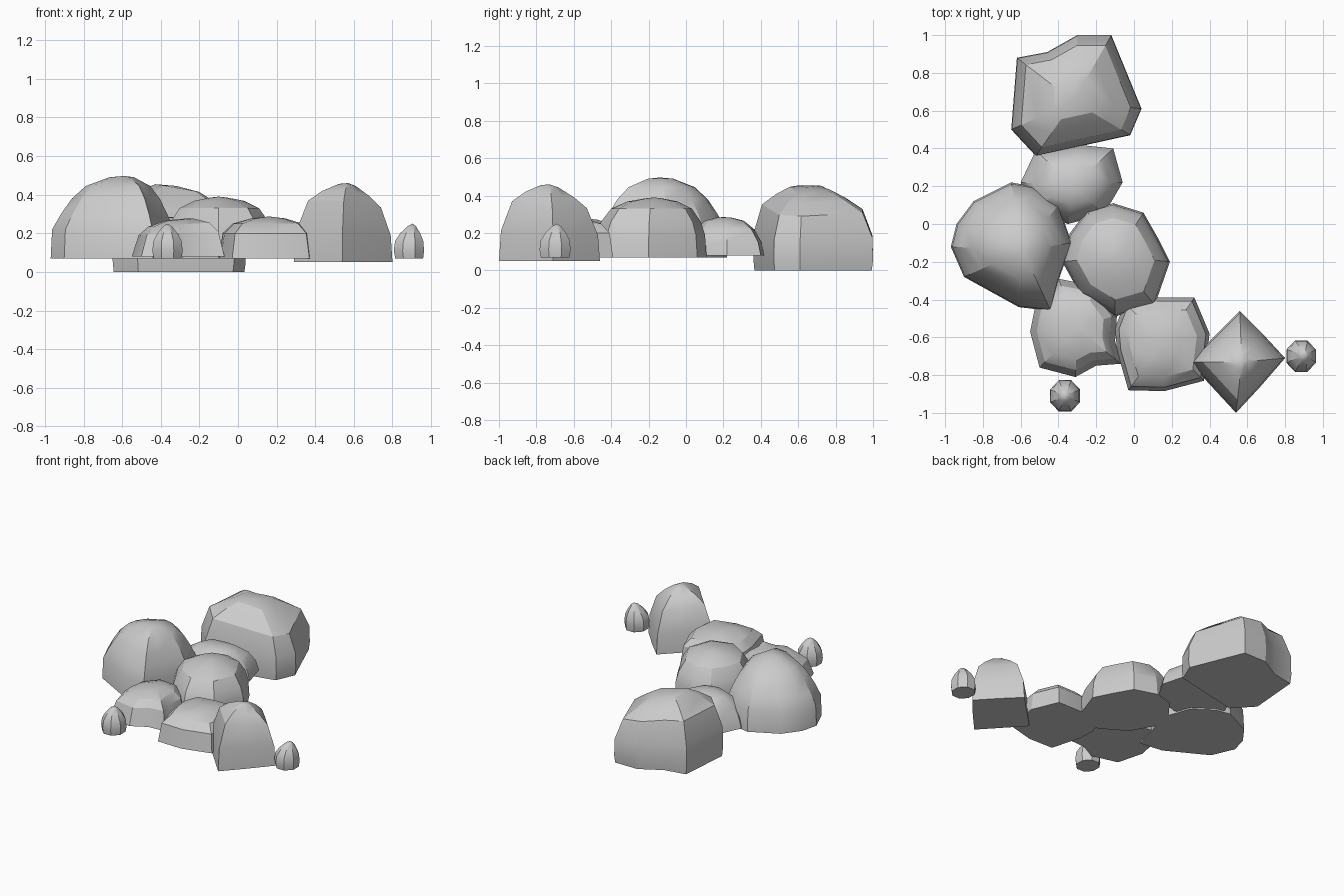
import bpy, math
from mathutils import Vector

if "Cube" in bpy.data.objects:
    bpy.data.objects.remove(bpy.data.objects["Cube"])


def rock(name, outline, peak, rings, tilt=(0, 0)):
    """Loft a ground outline upward through rings shrinking toward the peak (x, y, z)."""
    px, py, pz = peak
    z0, n = rings[0][0], len(outline)
    verts, faces = [], []
    for z, s in rings:
        k = (z - z0) / (pz - z0)
        for x, y in outline:
            dx, dy = s * (x - px), s * (y - py)
            verts.append((px + dx, py + dy, z + k * (tilt[0] * dx + tilt[1] * dy)))
    verts.append(peak)
    for r in range(len(rings) - 1):
        for i in range(n):
            j = (i + 1) % n
            faces.append((r * n + i, r * n + j, (r + 1) * n + j, (r + 1) * n + i))
    last = (len(rings) - 1) * n
    faces += [(last + i, last + (i + 1) % n, len(verts) - 1) for i in range(n)]
    faces.append(tuple(reversed(range(n))))
    # outlines are listed counter-clockwise
    me = bpy.data.meshes.new(name)
    me.from_pydata(verts, [], faces)
    ob = bpy.data.objects.new(name, me)
    bpy.context.collection.objects.link(ob)
    bpy.context.view_layer.objects.active = ob
    ob.select_set(True)
    bpy.ops.object.shade_smooth_by_angle(angle=math.radians(28))
    ob.select_set(False)
    return ob


# Large boulder at the back, resting lowest
rock("back_boulder",
     [(-.12, 1), (-.30, 1), (-.46, .91), (-.62, .88), (-.65, .50), (-.52, .36),
      (-.02, .47), (.04, .61)],
     (-.32, .65, .445),
     [(0, .98), (.06, 1), (.19, .99), (.33, .84), (.39, .58), (.435, .33)], (-.18, 0))

# Low stone behind the centre
rock("back_middle_stone",
     [(-.11, .40), (-.30, .42), (-.52, .39), (-.60, .22), (-.55, .08), (-.35, 0),
      (-.16, .05), (-.06, .22)],
     (-.32, .2, .285),
     [(.08, 1), (.15, .93), (.22, .75), (.265, .5), (.282, .2)])

# Tall boulder on the left
rock("left_boulder",
     [(-.65, .22), (-.85, .12), (-.94, 0), (-.97, -.12), (-.90, -.28), (-.61, -.44),
      (-.44, -.46), (-.40, -.3), (-.33, -.1), (-.40, .1), (-.54, .20)],
     (-.59, -.14, .497),
     [(.07, 1), (.22, .98), (.30, .86), (.38, .71), (.445, .52), (.49, .2)])

# Central boulder
rock("centre_boulder",
     [(.05, .06), (-.11, .11), (-.25, .07), (-.34, -.05), (-.38, -.2), (-.28, -.38),
      (-.10, -.49), (.11, -.43), (.19, -.2), (.13, -.08)],
     (-.1, -.17, .39),
     [(.07, 1), (.19, .97), (.26, .89), (.33, .72), (.368, .45), (.385, .15)])

# Low stones at the front
rock("front_middle_stone",
     [(-.2, -.33), (-.40, -.29), (-.52, -.42), (-.55, -.57), (-.50, -.76), (-.31, -.81),
      (-.2, -.75), (-.07, -.74), (-.10, -.62), (-.09, -.48)],
     (-.3, -.55, .275),
     [(.08, 1), (.2, .86), (.245, .66), (.27, .32)], (.08, 0))
rock("front_right_stone",
     [(.32, -.39), (.12, -.39), (-.05, -.42), (-.10, -.55), (-.09, -.67), (-.03, -.88),
      (.16, -.885), (.37, -.83), (.40, -.58)],
     (.16, -.62, .287),
     [(.07, 1), (.2, .92), (.25, .72), (.277, .35)])

# Four-sided block on the right
rock("right_block",
     [(.56, -.46), (.44, -.58), (.29, -.73), (.42, -.87), (.54, -1.0), (.67, -.86),
      (.80, -.71), (.68, -.58)],
     (.57, -.73, .46),
     [(.05, 1), (.2, .96), (.35, .74), (.405, .48), (.45, .17)], (-.12, -.12))

# Two pebbles: same octagonal bud, placed at the front and far right
for name, cx, cy, lean in (("front_pebble", -.365, -.91, 0), ("right_pebble", .885, -.70, .02)):
    ring = [(cx + .085 * math.cos(a), cy + .09 * math.sin(a))
            for a in (math.tau * (i + .5) / 8 for i in range(8))]
    rock(name, ring, (cx + lean, cy + lean / 2, .25),
         [(.07, .92), (.11, 1), (.16, .93), (.2, .66), (.235, .3)])
